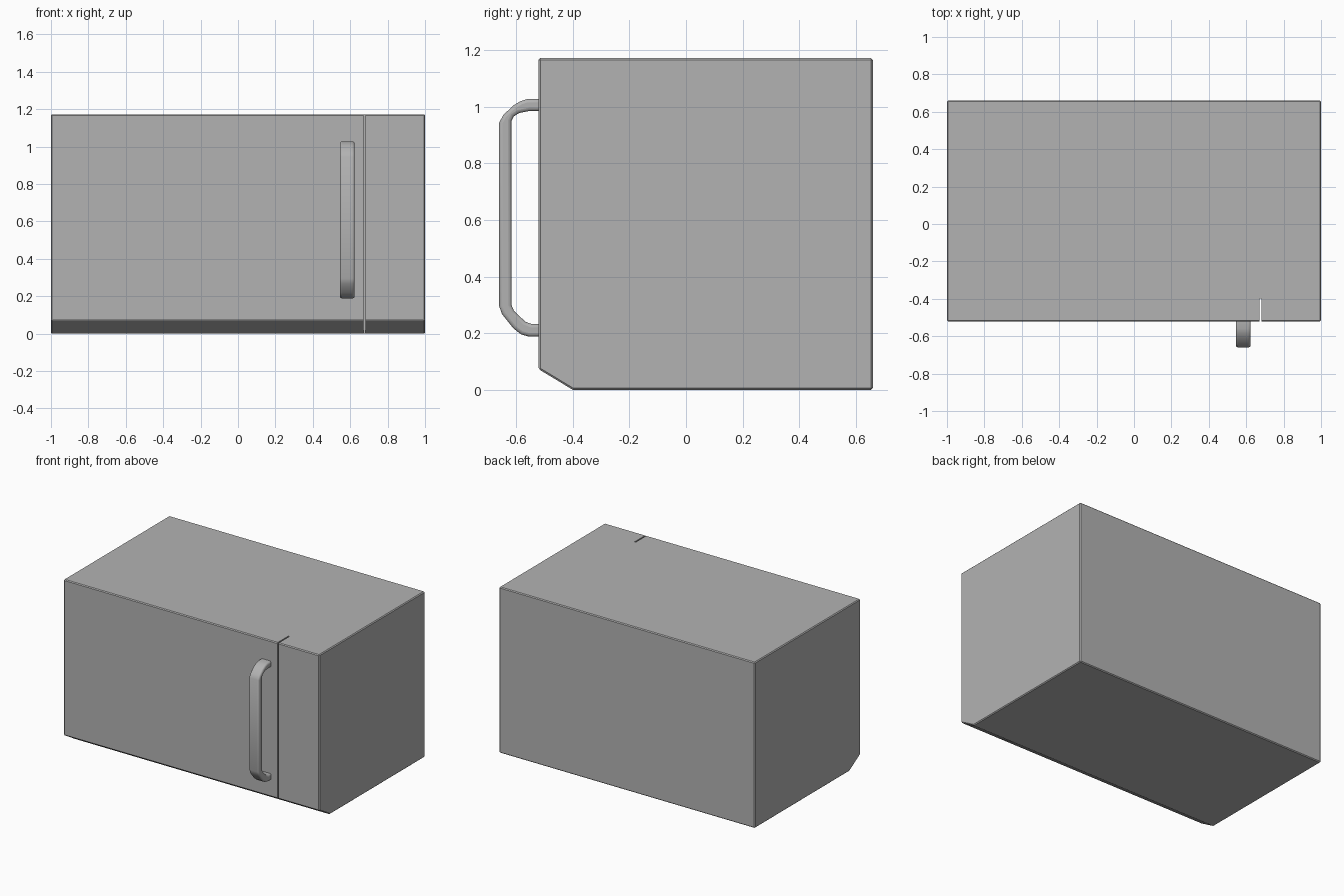
import bpy, bmesh

if "Cube" in bpy.data.objects:
    bpy.data.objects.remove(bpy.data.objects["Cube"])

# Dark grey finish shared by the visible parts
grey = bpy.data.materials.new("dark_grey")
grey.diffuse_color = (0.45, 0.45, 0.45, 1.0)
grey.use_nodes = True
grey.node_tree.nodes["Principled BSDF"].inputs["Base Color"].default_value = grey.diffuse_color


def prism(name, profile, x0, x1, bevel=0.0, segments=1):
    """Extrude a closed (y, z) profile from x0 to x1, with an optional edge bevel."""
    bm = bmesh.new()
    face = bm.faces.new([bm.verts.new((x0, y, z)) for y, z in profile])
    ext = bmesh.ops.extrude_face_region(bm, geom=[face])
    moved = [g for g in ext["geom"] if isinstance(g, bmesh.types.BMVert)]
    bmesh.ops.translate(bm, verts=moved, vec=(x1 - x0, 0, 0))
    bmesh.ops.recalc_face_normals(bm, faces=bm.faces)
    mesh = bpy.data.meshes.new(name)
    bm.to_mesh(mesh)
    bm.free()
    mesh.materials.append(grey)
    obj = bpy.data.objects.new(name, mesh)
    bpy.context.collection.objects.link(obj)
    if bevel:
        mod = obj.modifiers.new("edge_bevel", "BEVEL")
        mod.width = bevel
        mod.segments = segments
        mod.limit_method = "ANGLE"
        mod.angle_limit = 0.9
    return obj


# Oven body with a sloped lower front edge
body = prism("oven_body",
             [(-0.521, 0.073), (-0.40, 0.0), (0.66, 0.0), (0.66, 1.172), (-0.521, 1.172)],
             -1.0, 1.0, bevel=0.006)

# Narrow gap between the door and the control panel
cutter = prism("door_gap_cutter",
               [(-0.7, -0.2), (-0.398, -0.2), (-0.398, 1.4), (-0.7, 1.4)], 0.672, 0.681)
cutter.hide_render = True
cutter.hide_viewport = True
cutter.display_type = "WIRE"
gap = body.modifiers.new("door_gap", "BOOLEAN")
gap.operation = "DIFFERENCE"
gap.solver = "EXACT"
gap.object = cutter

# Door handle: outer edge from top to bottom, then back along the inner edge
outer = [(-0.50, 1.028), (-0.56, 1.028), (-0.585, 1.02), (-0.61, 1.005), (-0.645, 0.972),
         (-0.66, 0.945), (-0.66, 0.295), (-0.65, 0.267), (-0.61, 0.217), (-0.583, 0.196),
         (-0.555, 0.188), (-0.50, 0.188)]
inner = [(-0.50, 0.233), (-0.547, 0.233), (-0.568, 0.241), (-0.608, 0.279), (-0.617, 0.30),
         (-0.617, 0.95), (-0.609, 0.966), (-0.59, 0.978), (-0.555, 0.985), (-0.50, 0.985)]
handle = prism("door_handle", outer + inner, 0.545, 0.624, bevel=0.012, segments=3)

# Smooth shading on the rounded handle
bpy.ops.object.select_all(action="DESELECT")
handle.select_set(True)
bpy.context.view_layer.objects.active = handle
bpy.ops.object.shade_smooth_by_angle(angle=0.8)
